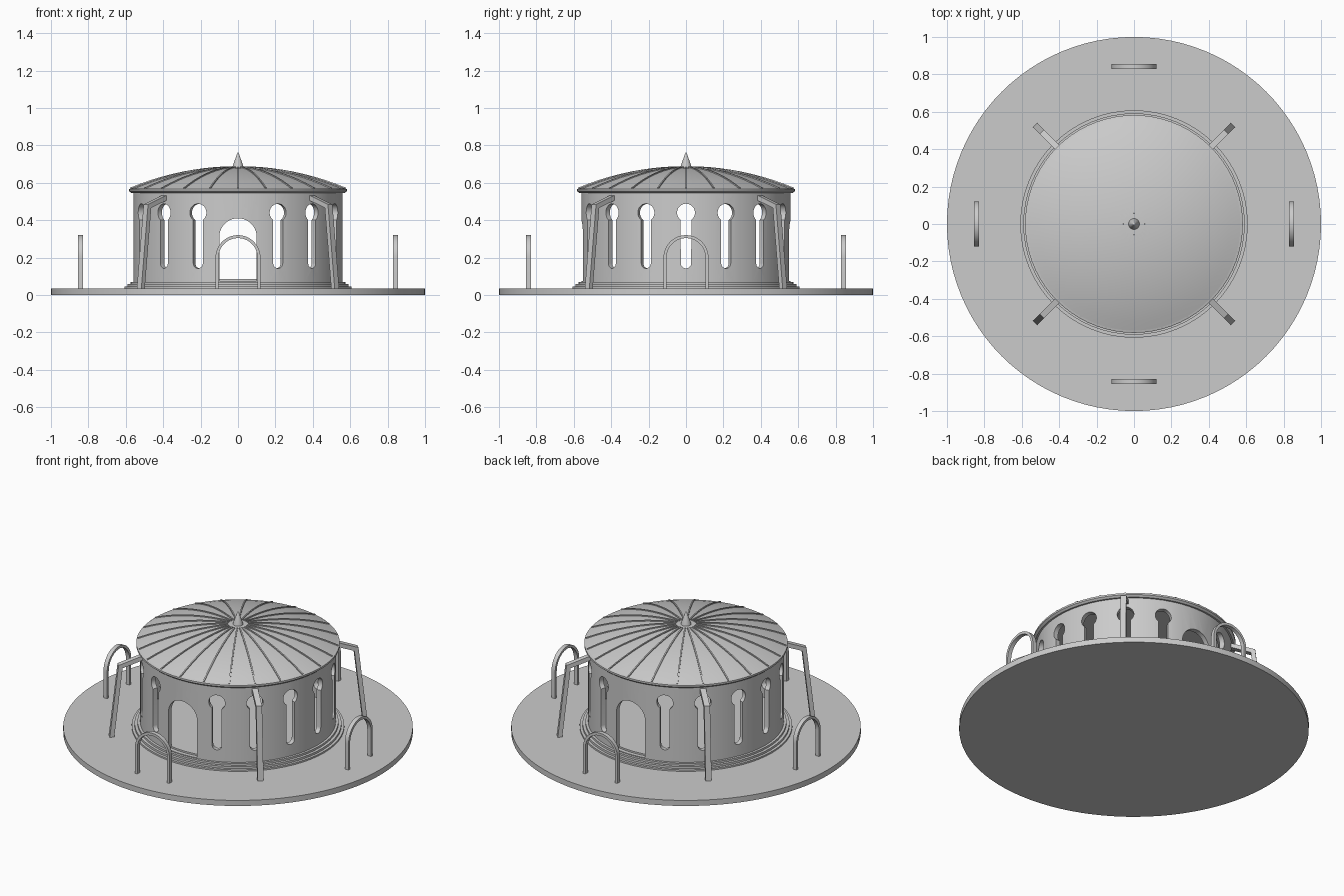
import bpy
import bmesh
from math import sin, cos, pi, sqrt, radians
from mathutils import Matrix, Vector

if "Cube" in bpy.data.objects:
    bpy.data.objects.remove(bpy.data.objects["Cube"])

grey = bpy.data.materials.new("plain_grey")
grey.use_nodes = True
grey.diffuse_color = (0.6, 0.6, 0.6, 1)
grey.node_tree.nodes["Principled BSDF"].inputs["Base Color"].default_value = (0.6, 0.6, 0.6, 1)


def finish(name, bm, smooth=True):
    """Turn a bmesh into a named, shaded object."""
    bmesh.ops.remove_doubles(bm, verts=bm.verts, dist=0.0001)
    bmesh.ops.recalc_face_normals(bm, faces=bm.faces)
    mesh = bpy.data.meshes.new(name)
    bm.to_mesh(mesh)
    bm.free()
    mesh.materials.append(grey)
    ob = bpy.data.objects.new(name, mesh)
    bpy.context.collection.objects.link(ob)
    if smooth:
        shade(ob)
    return ob


def shade(ob):
    bpy.ops.object.select_all(action='DESELECT')
    ob.select_set(True)
    bpy.context.view_layer.objects.active = ob
    bpy.ops.object.shade_smooth_by_angle(angle=radians(30))


def lathe(name, profile, steps=64, closed=False, smooth=True):
    """Spin an (r, z) profile about the vertical axis."""
    bm = bmesh.new()
    vs = [bm.verts.new((r, 0, z)) for r, z in profile]
    pairs = list(zip(vs, vs[1:] + vs[:1])) if closed else list(zip(vs, vs[1:]))
    edges = [bm.edges.new(p) for p in pairs]
    bmesh.ops.spin(bm, geom=vs + edges, cent=(0, 0, 0), axis=(0, 0, 1),
                   angle=2 * pi, steps=steps)
    return finish(name, bm, smooth)


def prism(bm, outline, y0, y1, matrix):
    """Extrude an (x, z) outline from y0 to y1."""
    a = [bm.verts.new(matrix @ Vector((x, y0, z))) for x, z in outline]
    b = [bm.verts.new(matrix @ Vector((x, y1, z))) for x, z in outline]
    bm.faces.new(a)
    bm.faces.new(b[::-1])
    n = len(a)
    for i in range(n):
        j = (i + 1) % n
        bm.faces.new((a[i], b[i], b[j], a[j]))


def bar(name, path, thick, depth, matrix):
    """Rectangular bar following an (x, z) path, with mitred corners."""
    bm = bmesh.new()
    pts = [Vector(p) for p in path]
    rings = []
    for i, p in enumerate(pts):
        d0 = (p - pts[i - 1]).normalized() if i else (pts[1] - p).normalized()
        d1 = (pts[i + 1] - p).normalized() if i < len(pts) - 1 else d0
        t = (d0 + d1).normalized()
        off = Vector((-t.y, t.x)) * thick / 2 / max(t.dot(d0), 0.3)
        corners = [(p + off, -1), (p + off, 1), (p - off, 1), (p - off, -1)]
        rings.append([bm.verts.new(matrix @ Vector((q.x, s * depth / 2, q.y)))
                      for q, s in corners])
    for a, b in zip(rings, rings[1:]):
        for k in range(4):
            bm.faces.new((a[k], a[k - 1], b[k - 1], b[k]))
    bm.faces.new(rings[0])
    bm.faces.new(rings[-1][::-1])
    return finish(name, bm)


def arc(cx, cz, r, a0, a1, n):
    return [(cx + r * cos(radians(a0 + (a1 - a0) * i / n)),
             cz + r * sin(radians(a0 + (a1 - a0) * i / n))) for i in range(n + 1)]


def turn(degrees):
    return Matrix.Rotation(radians(degrees), 4, 'Z')


# Ground disc, stepped plinth and inner floor
lathe("ground_disc", [(0, 0), (1, 0), (1, 0.035), (0, 0.035)], 96)
lathe("plinth_steps", [(0, 0.034), (0.608, 0.034), (0.608, 0.045), (0.592, 0.045),
                       (0.592, 0.058), (0.575, 0.058), (0.575, 0.07), (0, 0.07)])
lathe("inner_floor", [(0, 0.069), (0.535, 0.069), (0.535, 0.085), (0, 0.085)])

# Round wall pierced by two doorways and fourteen keyhole windows
R_OUT, R_IN = 0.56, 0.53
wall = lathe("round_wall", [(R_OUT, 0.06), (R_OUT, 0.55), (R_IN, 0.55), (R_IN, 0.06)],
             closed=True, smooth=False)
door = [(-0.1, 0.075), (0.1, 0.075)] + arc(0, 0.31, 0.1, 0, 180, 20)
keyhole = arc(0, 0.17, 0.028, 180, 360, 10) + arc(0, 0.44, 0.048, -54, 234, 24)
bm = bmesh.new()
for i in range(16):
    prism(bm, door if i % 8 == 0 else keyhole, -0.65, -0.46, turn(i * 22.5))
cutter = finish("opening_cutter", bm, smooth=False)
cutter.hide_render = True
cut = wall.modifiers.new("openings", 'BOOLEAN')
cut.operation = 'DIFFERENCE'
cut.solver = 'EXACT'
cut.object = cutter
bpy.context.view_layer.objects.active = wall
bpy.ops.object.modifier_apply(modifier=cut.name)
bpy.data.objects.remove(cutter)
shade(wall)

# Cornice and shallow domed roof
EDGE, EAVE, RISE = 0.575, 0.568, 0.115
BALL = (EDGE ** 2 + RISE ** 2) / (2 * RISE)


def roof_z(r):
    return EAVE + RISE - BALL + sqrt(BALL ** 2 - r ** 2)


lathe("cornice", [(0, 0.545), (0.57, 0.545), (0.582, 0.555), (0.582, 0.566),
                  (0.575, 0.57), (0, 0.57)], 72)
radii = [EDGE * i / 10 for i in range(11)]
lathe("domed_roof", [(r, roof_z(r)) for r in radii], 72)

# Raised roof seams and pointed finial
seam = [(r, roof_z(r) + 0.001) for r in radii[::-1] if r > 0.01]
for i in range(24):
    bar("roof_seam", seam, 0.01, 0.008, turn(i * 15))
lathe("finial", [(0, 0.765), (0.007, 0.75), (0.028, 0.69), (0.03, 0.675), (0, 0.675)], 24)

# Four bent buttress posts
for i in range(4):
    bar("buttress_post", [(0.55, 0.522), (0.685, 0.475), (0.735, 0.034)],
        0.026, 0.034, turn(45 + i * 90))

# Four arched hoops on the ground disc
hoop = [(0.112, 0.034)] + arc(0, 0.2, 0.112, 0, 180, 24) + [(-0.112, 0.034)]
for i in range(4):
    bar("arched_hoop", hoop, 0.016, 0.026,
        turn(i * 90) @ Matrix.Translation((0, -0.843, 0)))
